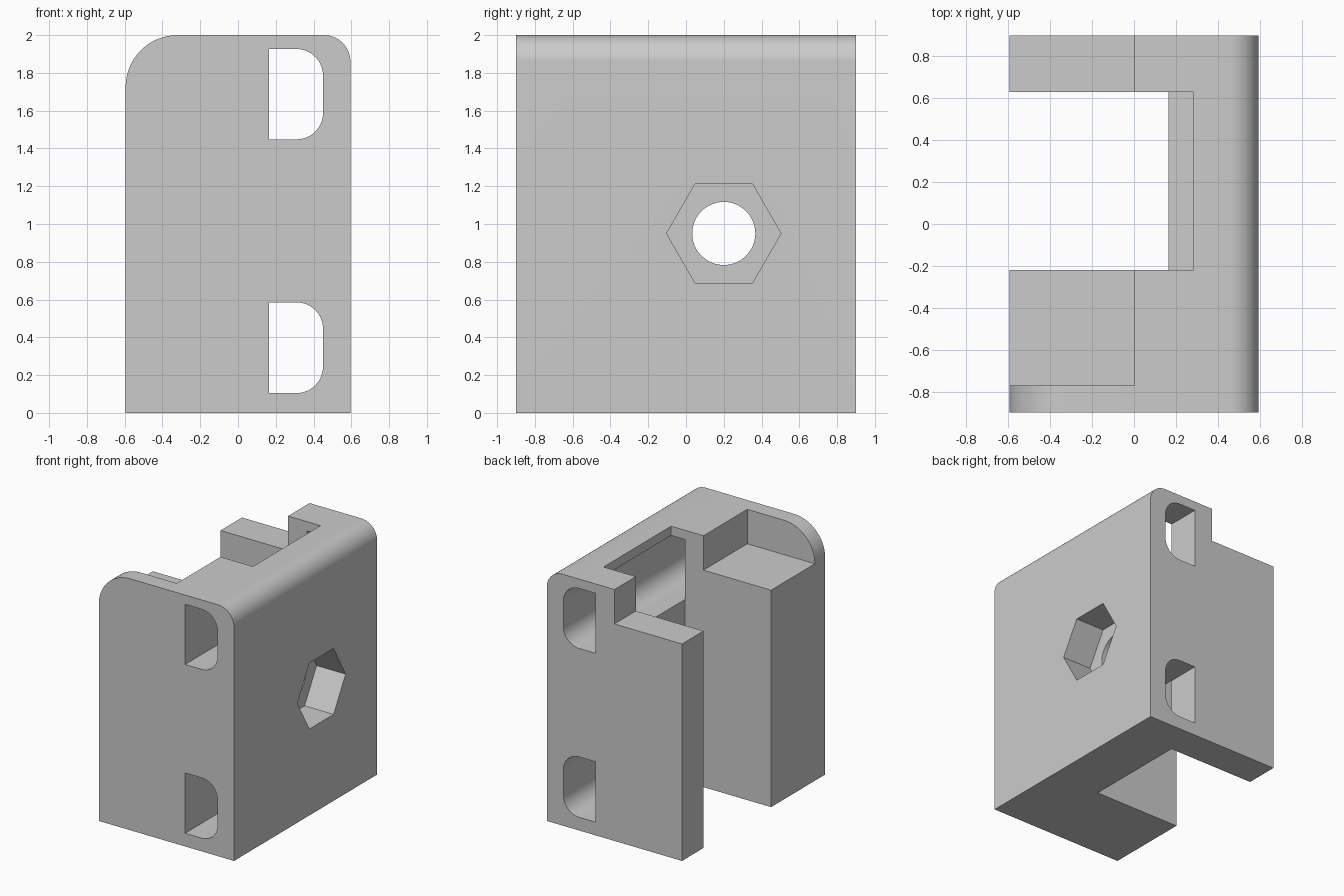
import bpy
import bmesh
from math import sin, cos, pi, radians
from mathutils import Vector

if "Cube" in bpy.data.objects:
    bpy.data.objects.remove(bpy.data.objects["Cube"])

HX, HY, TOP = 0.595, 0.9, 2.0           # half width, half depth, height
SLOT_X, SLOT_Y0, SLOT_Y1 = 0.165, -0.22, 0.63
LEDGE_Z = 1.726
OVER = 0.1                              # cutter overshoot

grey = bpy.data.materials.new("light grey")
grey.use_nodes = True
colour = (0.6, 0.6, 0.6, 1)
grey.diffuse_color = colour
grey.node_tree.nodes["Principled BSDF"].inputs["Base Color"].default_value = colour


def rounded(x0, x1, z0, z1, radii, steps=16):
    """Rectangle outline; radii run bottom-left, bottom-right, top-right, top-left."""
    corners = [(x0, z0, 1, 1), (x1, z0, -1, 1), (x1, z1, -1, -1), (x0, z1, 1, -1)]
    points = []
    for i, ((x, z, sx, sz), r) in enumerate(zip(corners, radii)):
        if r == 0:
            points.append((x, z))
            continue
        for k in range(steps + 1):
            a = pi + (i + k / steps) * pi / 2
            points.append((x + sx * r + r * cos(a), z + sz * r + r * sin(a)))
    return points


def polygon(cy, cz, r, sides):
    return [(cy + r * cos(2 * pi * k / sides), cz + r * sin(2 * pi * k / sides))
            for k in range(sides)]


def prism(name, outline, axis, start, end):
    """Extrude an outline along the x or y axis."""
    def place(a, b, t):
        return (t, a, b) if axis == "x" else (a, t, b)
    bm = bmesh.new()
    face = bm.faces.new([bm.verts.new(place(a, b, start)) for a, b in outline])
    new = bmesh.ops.extrude_face_region(bm, geom=[face])["geom"]
    shift = Vector(place(0, 0, end - start))
    bmesh.ops.translate(bm, vec=shift,
                        verts=[v for v in new if isinstance(v, bmesh.types.BMVert)])
    bmesh.ops.recalc_face_normals(bm, faces=bm.faces)
    mesh = bpy.data.meshes.new(name)
    bm.to_mesh(mesh)
    bm.free()
    mesh.materials.append(grey)
    obj = bpy.data.objects.new(name, mesh)
    bpy.context.collection.objects.link(obj)
    return obj


def box(name, x0, x1, y0, y1, z0, z1):
    return prism(name, rounded(x0, x1, z0, z1, (0, 0, 0, 0)), "y", y0, y1)


# Block with two rounded top edges
body = prism("bracket_body", rounded(-HX, HX, 0, TOP, (0, 0, 0.14, 0.275)), "y", -HY, HY)

cutters = [
    # Vertical channel open to the left side
    box("channel_cutter", -HX - OVER, SLOT_X, SLOT_Y0, SLOT_Y1, -OVER, TOP + OVER),
    # Lowered ledge behind the front plate
    box("ledge_cutter", -HX - OVER, 0, -0.77, HY + OVER, LEDGE_Z, TOP + OVER),
    # Notch in the lip over the upper strap tunnel
    box("lip_notch_cutter", 0, 0.285, SLOT_Y0, SLOT_Y1, 1.8, TOP + OVER),
    # Bolt hole and nut pocket
    prism("bolt_hole_cutter", polygon(0.2, 0.95, 0.167, 48), "x", 0.05, 0.45),
    prism("nut_pocket_cutter", polygon(0.2, 0.95, 0.303, 6), "x", 0.34, HX + OVER),
]
# Strap tunnels running front to back
for name, z0, z1 in (("lower", 0.105, 0.585), ("upper", 1.448, 1.926)):
    outline = rounded(SLOT_X, 0.45, z0, z1, (0, 0.14, 0.14, 0))
    cutters.append(prism(name + "_tunnel_cutter", outline, "y", -HY - OVER, HY + OVER))

bpy.ops.object.select_all(action="DESELECT")
bpy.context.view_layer.objects.active = body
body.select_set(True)
for cutter in cutters:
    cutter.hide_render = True
    cut = body.modifiers.new(cutter.name, "BOOLEAN")
    cut.operation = "DIFFERENCE"
    cut.solver = "EXACT"
    cut.object = cutter
    bpy.ops.object.modifier_apply(modifier=cut.name)
    bpy.data.objects.remove(cutter)

bpy.ops.object.shade_smooth_by_angle(angle=radians(30))
